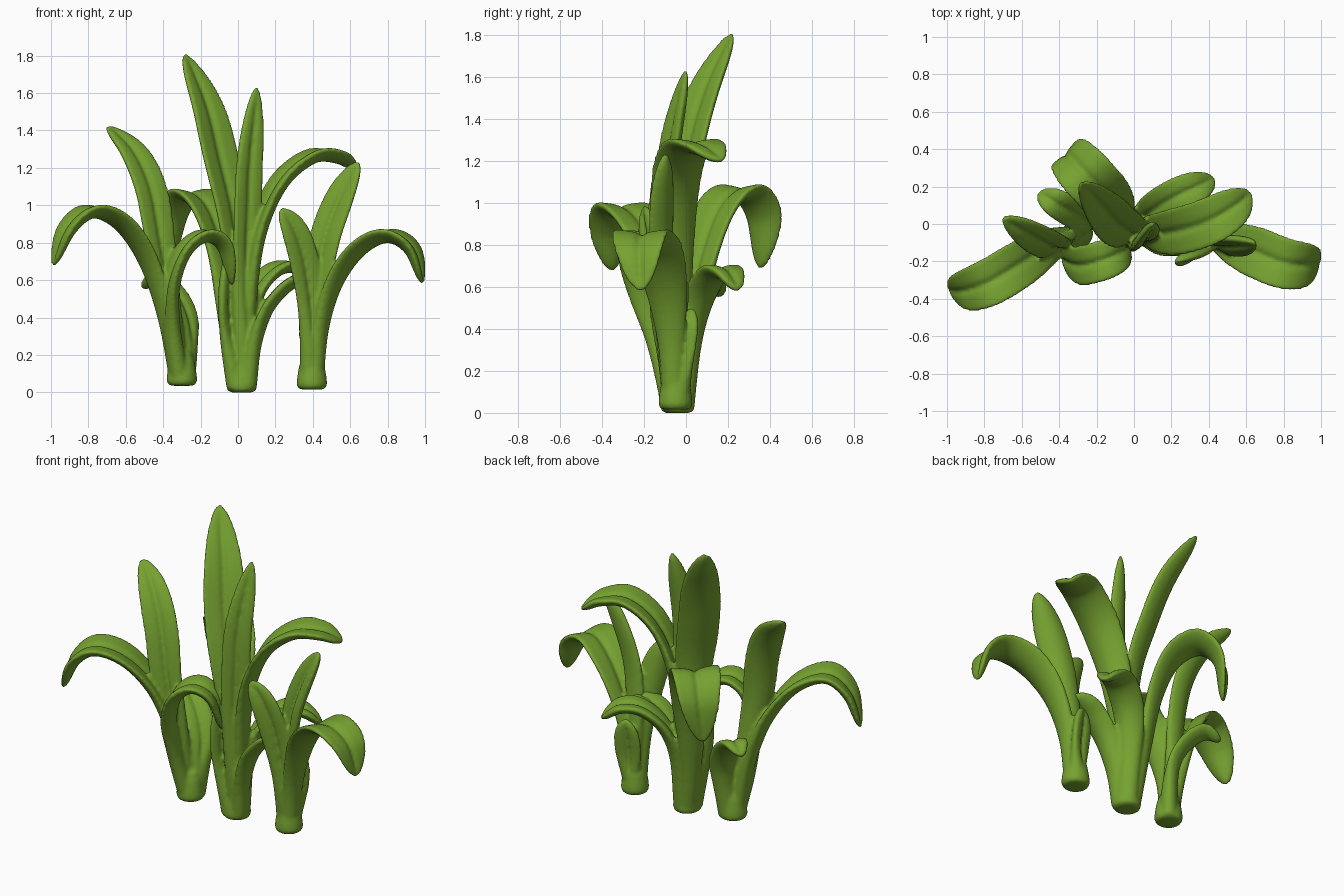
import bpy, bmesh, math
from mathutils import Vector

green = bpy.data.materials.new("leaf_green")
green.diffuse_color = (0.18, 0.36, 0.03, 1)


def spline(pts, t):
    # Catmull-Rom through the spine points
    p = [2 * pts[0] - pts[1]] + pts + [2 * pts[-1] - pts[-2]]
    n = len(pts) - 1
    i = min(int(t * n), n - 1)
    u = t * n - i
    a, b, c, d = p[i:i + 4]
    return 0.5 * (2 * b + (c - a) * u + (2 * a - 5 * b + 4 * c - d) * u * u
                  + (3 * b - a - 3 * c + d) * u ** 3)


def smooth(a, b, x):
    x = max(0, min(1, (x - a) / (b - a)))
    return x * x * (3 - 2 * x)


def leaf(bm, spine, width, across=None, stem=0.11, steps=48, sides=28):
    """Sweep a cupped, grooved cross-section along the spine."""
    pts = [Vector(p) for p in spine]
    if across is None:                      # default: blade lies square to its lean
        lean = pts[-1] - pts[0]
        across = (-lean.y, lean.x)
    across = Vector((across[0], across[1], 0)).normalized()
    rings = []
    for i in range(steps + 1):
        t = min(1 - (1 - i / steps) ** 1.6, 0.9995)
        c = spline(pts, t)
        tan = (spline(pts, min(t + .01, 1)) - spline(pts, max(t - .01, 0))).normalized()
        w_dir = (across - tan * across.dot(tan)).normalized()
        n_dir = tan.cross(w_dir)
        q = max(0, (t - 0.62) / 0.38)
        tip = max(0.005, 1 - q ** 2.3) ** 0.6
        w = (stem + (width - stem) * smooth(0.03, 0.55, t)) * tip
        th = (0.1 - 0.035 * smooth(0, 0.5, t)) * max(0.02, 1 - q ** 4) ** 0.5
        cup = 0.13 * w * smooth(0.1, 0.4, t)
        ring = []
        for k in range(sides):
            a = 2 * math.pi * k / sides
            u, v = math.cos(a), math.sin(a)
            h = v * th / 2 + cup * (u * u - 0.4)
            if v > 0:                        # central groove on the upper face
                h -= 0.32 * th * math.exp(-(u / 0.16) ** 2) * smooth(0.12, 0.3, t)
            ring.append(bm.verts.new(c + w_dir * (u * w / 2) + n_dir * h))
        rings.append(ring)
    for r, s in zip(rings, rings[1:]):
        for k in range(sides):
            m = (k + 1) % sides
            bm.faces.new((r[k], r[m], s[m], s[k]))
    bm.faces.new(rings[0])
    bm.faces.new(rings[-1])


def foot(bm, x, y, z):
    # rounded foot that the stems grow from
    profile = [(0, 0), (0.055, 0), (0.075, 0.008), (0.082, 0.03), (0.078, 0.07),
               (0.068, 0.13), (0.05, 0.18), (0, 0.22)]
    vs = [bm.verts.new((x + r, y, z + h)) for r, h in profile]
    es = [bm.edges.new(e) for e in zip(vs, vs[1:])]
    bmesh.ops.spin(bm, geom=vs + es, cent=(x, y, 0), axis=(0, 0, 1),
                   angle=2 * math.pi, steps=28)
    bmesh.ops.remove_doubles(bm, verts=bm.verts, dist=1e-4)


def clump(name, base, leaves):
    # foot and leaves, fused into one soft surface
    bm = bmesh.new()
    foot(bm, *base)
    for spec in leaves:
        leaf(bm, *spec)
    bmesh.ops.recalc_face_normals(bm, faces=bm.faces)
    me = bpy.data.meshes.new(name)
    bm.to_mesh(me)
    bm.free()
    me.materials.append(green)
    me.polygons.foreach_set("use_smooth", [True] * len(me.polygons))
    ob = bpy.data.objects.new(name, me)
    bpy.context.collection.objects.link(ob)
    fuse = ob.modifiers.new("fuse", 'REMESH')
    fuse.mode = 'VOXEL'
    fuse.voxel_size = 0.0105
    fuse.use_smooth_shade = True
    soft = ob.modifiers.new("soften", 'SMOOTH')
    soft.factor = 0.5
    soft.iterations = 4


clump("left_clump", (-0.30, -0.05, 0.035), [
    # arching left
    ([(-.315, -.06, .06), (-.38, -.08, .4), (-.48, -.13, .7), (-.62, -.22, .905),
      (-.78, -.315, .975), (-.91, -.355, .875), (-.99, -.35, .675)], .26),
    # upright
    ([(-.31, -.05, .06), (-.365, -.09, .45), (-.42, -.12, .8), (-.47, -.1, 1.08),
      (-.56, -.05, 1.28), (-.7, .035, 1.425)], .2, (-.85, -.5)),
    # small, curling back
    ([(-.285, -.03, .06), (-.27, 0, .28), (-.28, .03, .41), (-.34, .07, .53),
      (-.43, .12, .605), (-.515, .165, .56)], .17, None, .13),
    # arching in front towards the centre
    ([(-.31, -.07, .06), (-.355, -.13, .35), (-.355, -.19, .58), (-.285, -.22, .765),
      (-.17, -.195, .845), (-.07, -.15, .78), (-.03, -.11, .57)], .22, (-.3, .95)),
])

clump("centre_clump", (0.02, -0.04, 0.0), [
    # tallest
    ([(.02, -.03, .03), (.01, -.04, .5), (-.03, -.04, .93), (-.1, .01, 1.25),
      (-.17, .09, 1.53), (-.285, .22, 1.81)], .25, (-.75, -.65)),
    # second upright
    ([(.03, -.05, .03), (.03, -.08, .5), (.045, -.09, .9), (.06, -.075, 1.25),
      (.1, 0, 1.635)], .17, (-.9, -.55)),
    # arching right
    ([(.04, -.03, .03), (.05, -.04, .45), (.1, -.05, .84), (.22, -.04, 1.12),
      (.39, .01, 1.265), (.53, .09, 1.265), (.625, .17, 1.2)], .26),
    # arching back left
    ([(.0, -.02, .03), (-.05, .02, .4), (-.09, .08, .75), (-.16, .16, .98),
      (-.26, .27, 1.06), (-.345, .36, .94), (-.37, .355, .685)], .29),
    # low, back right
    ([(.04, -.02, .03), (.05, .015, .35), (.1, .07, .55), (.21, .14, .665),
      (.33, .195, .67), (.43, .245, .585)], .2, None, .13),
    # low, front right
    ([(.05, -.06, .03), (.08, -.07, .25), (.14, -.08, .43), (.23, -.08, .55),
      (.32, -.07, .61), (.4, -.05, .63)], .19),
    # short stem at the left
    ([(-.01, -.06, .03), (-.05, -.07, .3), (-.06, -.09, .5), (-.05, -.1, .75)],
     .14, (-.6, -.8)),
])

clump("right_clump", (0.395, -0.05, 0.015), [
    # arching right
    ([(.405, -.06, .04), (.44, -.07, .35), (.52, -.1, .6), (.65, -.15, .775),
      (.8, -.21, .845), (.93, -.22, .77), (.99, -.215, .58)], .28),
    # upright
    ([(.395, -.05, .04), (.415, -.08, .45), (.46, -.11, .78), (.54, -.11, 1.02),
      (.645, -.1, 1.235)], .19, (-.8, .45)),
    # short, leaning left
    ([(.385, -.06, .04), (.385, -.1, .4), (.36, -.14, .65), (.31, -.175, .84),
      (.23, -.2, .985)], .17, (-.9, -.4)),
    # stub at the back
    ([(.4, -.035, .04), (.405, -.01, .22), (.405, .01, .36), (.41, .03, .5)],
     .16, (.9, .3)),
])
